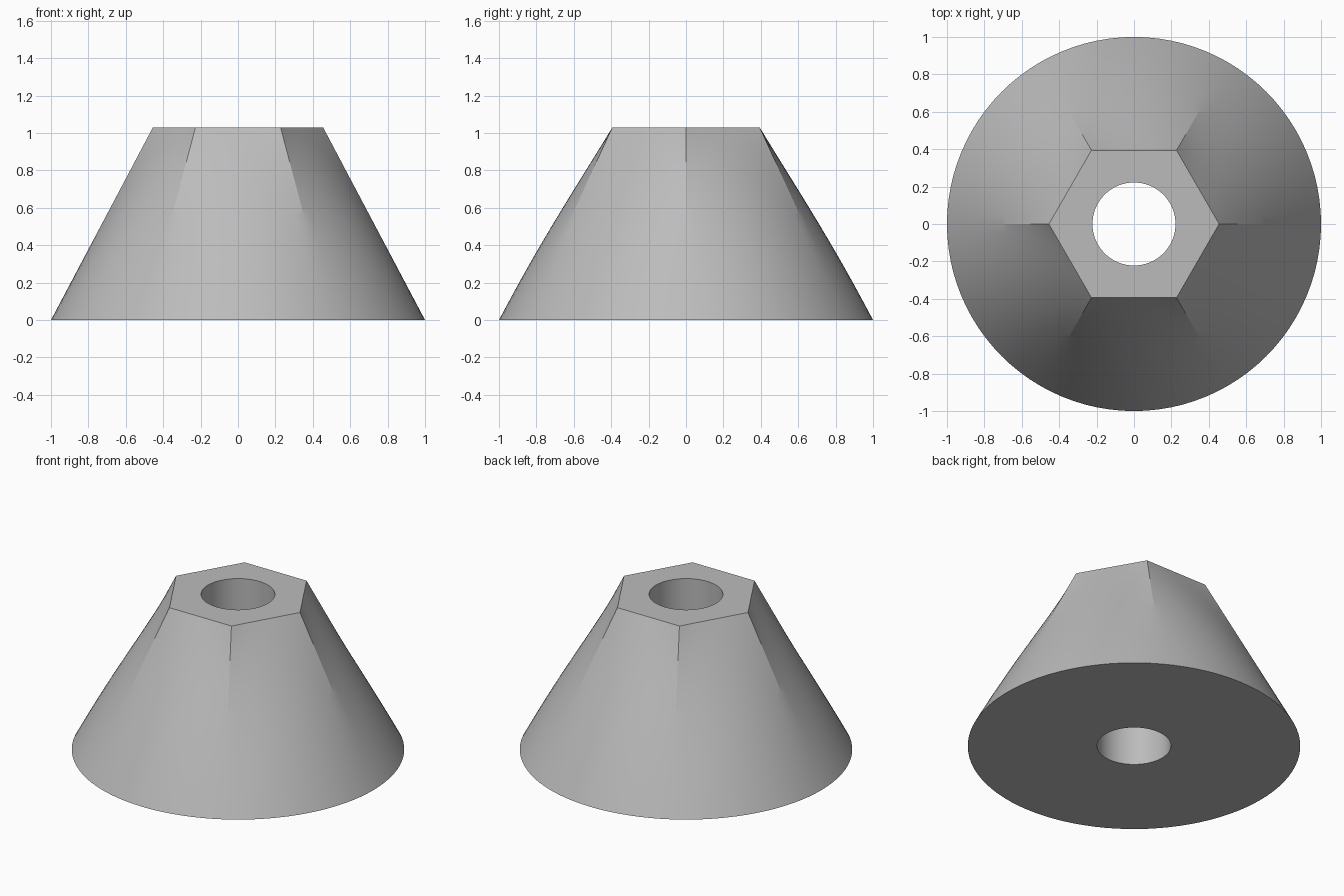
import bpy, bmesh
from math import cos, sin, pi, radians

if "Cube" in bpy.data.objects:
    bpy.data.objects.remove(bpy.data.objects["Cube"])

HEIGHT, BASE_R, TOP_R, HOLE_R = 1.03, 1.0, 0.455, 0.222
SEGMENTS, LEVELS = 96, 24

grey = bpy.data.materials.new("plain grey")
grey.use_nodes = True
colour = (0.5, 0.5, 0.5, 1)
grey.diffuse_color = colour
grey.node_tree.nodes["Principled BSDF"].inputs["Base Color"].default_value = colour


def section_radius(angle, t):
    """Round at the base (t = 0), hexagonal at the top (t = 1)."""
    corner = BASE_R + (TOP_R - BASE_R) * t
    hexagon = cos(pi / 6) / cos(angle % (pi / 3) - pi / 6)
    return corner * (1 + (hexagon - 1) * t ** 2.5)


def ring(bm, z, radius):
    angles = [2 * pi * i / SEGMENTS for i in range(SEGMENTS)]
    return [bm.verts.new((radius(a) * cos(a), radius(a) * sin(a), z)) for a in angles]


# Rings run up the outside, across the top, down the bore and back underneath
bm = bmesh.new()
rings = []
for level in range(LEVELS + 1):
    t = level / LEVELS
    rings.append(ring(bm, HEIGHT * t, lambda a: section_radius(a, t)))
rings += [ring(bm, z, lambda a: HOLE_R) for z in (HEIGHT, 0)]

for lower, upper in zip(rings, rings[1:] + rings[:1]):
    for i in range(SEGMENTS):
        j = (i + 1) % SEGMENTS
        bm.faces.new((lower[i], lower[j], upper[j], upper[i]))
bmesh.ops.recalc_face_normals(bm, faces=bm.faces)

mesh = bpy.data.meshes.new("tapered_body")
bm.to_mesh(mesh)
bm.free()
mesh.materials.append(grey)
body = bpy.data.objects.new("tapered_body", mesh)
bpy.context.collection.objects.link(body)

# Smooth the sides, keep the rims and upper corners sharp
bpy.ops.object.select_all(action="DESELECT")
body.select_set(True)
bpy.context.view_layer.objects.active = body
bpy.ops.object.shade_smooth_by_angle(angle=radians(15))
